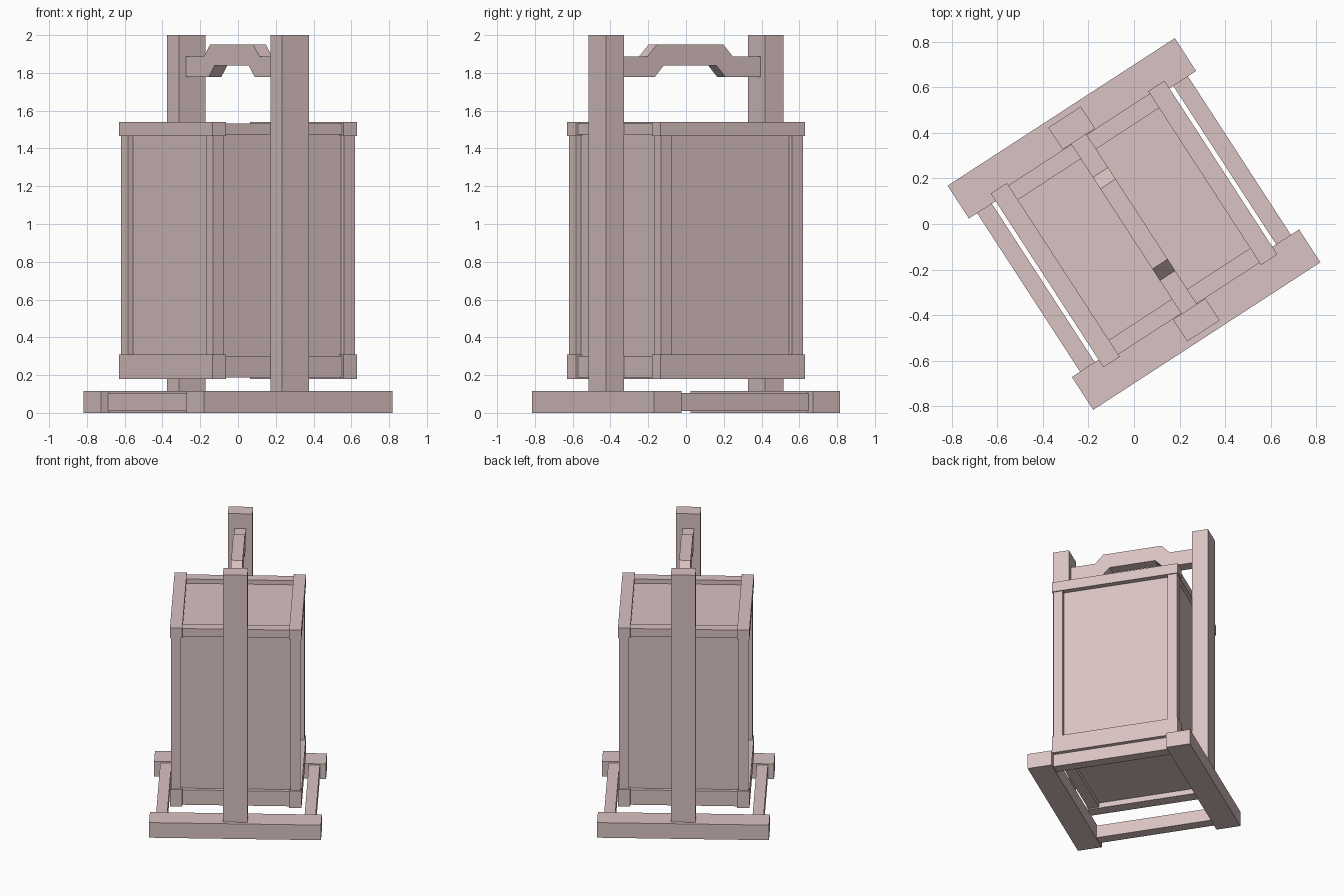
import bpy, bmesh, math
from mathutils import Matrix

if "Cube" in bpy.data.objects:
    bpy.data.objects.remove(bpy.data.objects["Cube"], do_unlink=True)

# One pale rosy material for the whole lantern
color = (0.70, 0.54, 0.54, 1)
mat = bpy.data.materials.new("pale_rose_wood")
mat.use_nodes = True
mat.diffuse_color = color
mat.node_tree.nodes["Principled BSDF"].inputs["Base Color"].default_value = color

# The lantern stands turned about the vertical axis
turn = Matrix.Rotation(math.radians(33), 4, "Z")


def finish(name, bm):
    bmesh.ops.recalc_face_normals(bm, faces=bm.faces)
    mesh = bpy.data.meshes.new(name)
    bm.to_mesh(mesh)
    bm.free()
    mesh.materials.append(mat)
    obj = bpy.data.objects.new(name, mesh)
    obj.matrix_world = turn
    bpy.context.collection.objects.link(obj)
    return obj


def box(name, xs, ys, zs):
    bm = bmesh.new()
    bmesh.ops.create_cube(bm, size=1)
    for v in bm.verts:
        for i, (lo, hi) in enumerate((xs, ys, zs)):
            v.co[i] = hi if v.co[i] > 0 else lo
    return finish(name, bm)


def span(side, near, far):
    return tuple(sorted((side * near, side * far)))


# Lantern body with recessed panels
box("lantern_panels", (-0.415, 0.415), (-0.415, 0.415), (0.22, 1.5))

for s, end, flank in ((-1, "front", "right"), (1, "back", "left")):
    # Base: end beams and thinner side rails
    box(end + "_base_beam", (-0.595, 0.595), span(s, 0.415, 0.587), (0, 0.115))
    box(flank + "_base_rail", span(s, 0.475, 0.552), (-0.43, 0.43), (0.01, 0.105))

    # Tall supporting post
    box(end + "_support_post", (-0.085, 0.085), span(s, 0.445, 0.56), (0.1, 2))

    # Frame strips around the top and bottom of the body
    for level, low, high in (("upper", 1.465, 1.54), ("lower", 0.18, 0.31)):
        box(f"{flank}_{level}_trim", span(s, 0.37, 0.455), (-0.455, 0.455), (low, high))
        box(f"{end}_{level}_trim", (-0.37, 0.37), span(s, 0.367, 0.443),
            (low + 0.008, high - 0.008))

    # Corner posts of the body
    for t, side in ((-1, "right"), (1, "left")):
        box(f"{end}_{side}_corner_post", span(t, 0.38, 0.447), span(s, 0.38, 0.447),
            (0.29, 1.48))

# Arched carrying handle between the posts: half outline mirrored
half_top = [(0.45, 1.887), (0.27, 1.887), (0.21, 1.95)]
half_bottom = [(0.165, 1.84), (0.225, 1.777), (0.45, 1.777)]
outline = half_top + [(-y, z) for y, z in reversed(half_top)]
outline += [(-y, z) for y, z in reversed(half_bottom)] + half_bottom
bm = bmesh.new()
face = bm.faces.new([bm.verts.new((-0.04, y, z)) for y, z in outline])
ext = bmesh.ops.extrude_face_region(bm, geom=[face], use_keep_orig=True)
moved = [g for g in ext["geom"] if isinstance(g, bmesh.types.BMVert)]
bmesh.ops.translate(bm, verts=moved, vec=(0.08, 0, 0))
finish("carrying_handle", bm)
